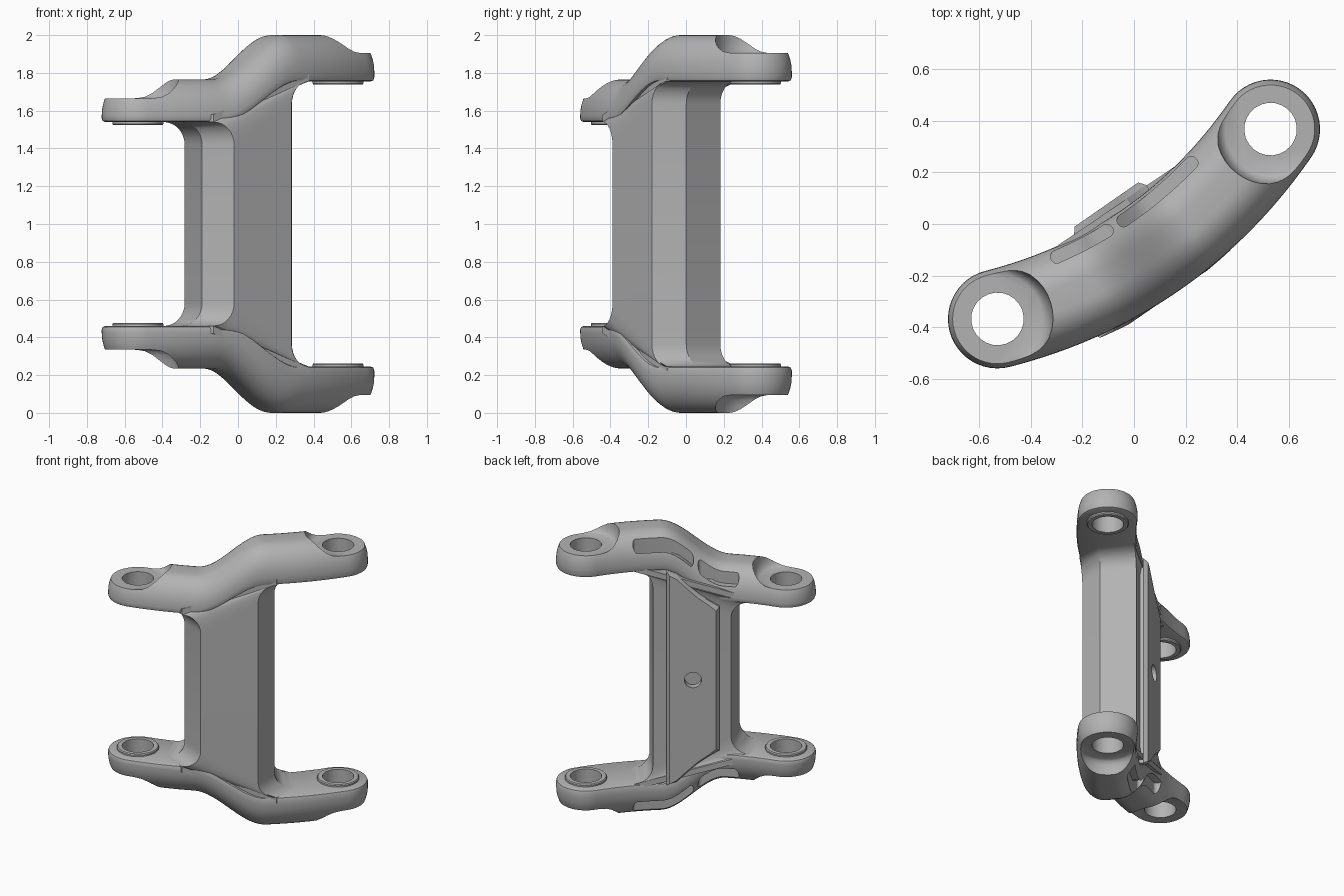
import bpy, bmesh, math
from mathutils import Matrix, Vector

cube = bpy.data.objects.get("Cube")
if cube:
    bpy.data.objects.remove(cube, do_unlink=True)

metal = bpy.data.materials.new("grey metal")
metal.use_nodes = True
GREY = (0.45, 0.45, 0.45, 1)
metal.diffuse_color = GREY
metal.node_tree.nodes["Principled BSDF"].inputs["Base Color"].default_value = GREY

ANGLE = math.radians(34.8)     # direction of the line joining the bosses
TURN = Matrix.Rotation(ANGLE, 4, 'Z')
L, SAG, W = 0.645, 0.12, 0.192  # half spacing, bow of the arms, half width


# ---- helpers (heights are measured from the middle plane) ----
def bow(s):
    return -SAG * (1 - (s / L) ** 2)


def along(s, t, z):
    """Point at distance s along the bowed arm, t to its back side."""
    c = max(-L, min(L, s))
    slope = 2 * SAG * c / L ** 2
    tangent = Vector((1, slope, 0)).normalized()
    side = Vector((-tangent.y, tangent.x, 0))
    return Vector((c, bow(c), z)) + tangent * (s - c) + side * t


def step(s):
    k = max(0, min(1, (s + 0.27) / 0.44))
    return k * k * (3 - 2 * k)


def top(s):
    return 0.765 + 0.235 * step(s)


def bottom(s):
    return 0.54 + 0.215 * step(s)


def finish(name, bm):
    bmesh.ops.remove_doubles(bm, verts=bm.verts, dist=0.0002)
    bmesh.ops.recalc_face_normals(bm, faces=bm.faces)
    mesh = bpy.data.meshes.new(name)
    bm.transform(TURN)
    bm.to_mesh(mesh)
    bm.free()
    mesh.materials.append(metal)
    ob = bpy.data.objects.new(name, mesh)
    ob.location.z = 1
    bpy.context.collection.objects.link(ob)
    return ob


def loft(name, rings, strips=False):
    """Skin closed rings; strip caps pair the two sides of a ring."""
    bm = bmesh.new()
    rows = [[bm.verts.new(p) for p in ring] for ring in rings]
    n = len(rows[0])
    for a, b in zip(rows, rows[1:]):
        for i in range(n):
            j = (i + 1) % n
            bm.faces.new((a[i], a[j], b[j], b[i]))
    for row in (rows[0], rows[-1]):
        if strips:
            for i in range(n // 2 - 1):
                bm.faces.new((row[i], row[i + 1], row[n - 2 - i], row[n - 1 - i]))
        else:
            bm.faces.new(row)
    return finish(name, bm)


def lathe(name, centre, profile, sides=40):
    rings = []
    for r, z in profile:
        rings.append([Vector((centre + r * math.cos(a), r * math.sin(a), z))
                      for a in (math.tau * i / sides for i in range(sides))])
    return loft(name, rings)


def band(name, s0, s1, t0, half, layers, steps):
    """Round-ended strip following the arm; layers are (inset, height function)."""
    rings = []
    for inset, height in layers:
        w = half - inset
        st = []
        for i in range(13):
            a = math.pi / 2 * i / 12
            st.append((s0 - w * math.cos(a), w * math.sin(a)))
        st += [(s0 + (s1 - s0) * i / steps, w) for i in range(1, steps)]
        for i in range(13):
            a = math.pi / 2 * i / 12
            st.append((s1 + w * math.sin(a), w * math.cos(a)))
        rings.append([along(s, t0 + h, height(s)) for s, h in st] +
                     [along(s, t0 - h, height(s)) for s, h in reversed(st)])
    return loft(name, rings, True)


def activate(ob):
    bpy.ops.object.select_all(action='DESELECT')
    ob.select_set(True)
    bpy.context.view_layer.objects.active = ob


def apply(ob, mod):
    activate(ob)
    bpy.ops.object.modifier_apply(modifier=mod.name)


def cut(ob, cutter):
    mod = ob.modifiers.new("cut", 'BOOLEAN')
    mod.object = cutter
    mod.operation = 'DIFFERENCE'
    mod.solver = 'EXACT'
    apply(ob, mod)
    bpy.data.objects.remove(cutter, do_unlink=True)


def mirror(ob):
    mod = ob.modifiers.new("mirror", 'MIRROR')
    mod.use_axis = (False, False, True)
    apply(ob, mod)


def smooth(ob, angle=35):
    activate(ob)
    bpy.ops.object.shade_smooth_by_angle(angle=math.radians(angle))


# ---- upper and lower arms: bowed bars with domed outer edges ----
RX, RZ = 0.15, 0.19
layers = [(0.018, bottom), (0.005, lambda s: bottom(s) + 0.006),
          (0, lambda s: bottom(s) + 0.02)]
for i in range(11):
    a = math.pi / 2 * i / 10
    layers.append((RX * (1 - math.cos(a)),
                   lambda s, a=a: top(s) - RZ * (1 - math.sin(a))))
arms = band("arms", -L, L, 0, W, layers, 48)

# spot faces and bolt holes at both ends
for end, seat in ((-L, 0.665), (L, 0.905)):
    cut(arms, lathe("spot_cutter", end, [
        (0.175, seat), (0.19, seat + 0.008), (0.203, seat + 0.028),
        (0.212, seat + 0.06), (0.217, seat + 0.11), (0.22, seat + 0.4)]))
    cut(arms, lathe("hole_cutter", end, [(0.102, 0.3), (0.102, 1.3)], 24))

# lightening slots along the back edge
for s0, s1, floor in ((-0.03, 0.35, 0.85), (-0.35, -0.11, 0.67)):
    cut(arms, band("slot_cutter", s0, s1, 0.155, 0.025,
                   [(0, lambda s: min(floor, top(s) - 0.12)), (0, lambda s: 1.3)], 10))
mirror(arms)
smooth(arms)

# ---- boss pads: raised rings on the inner lug faces ----
for name, end, z in (("right_boss_pads", -L, 0.54), ("left_boss_pads", L, 0.755)):
    pads = lathe(name, end, [(0.135, z + 0.03), (0.135, z - 0.01), (0.13, z - 0.017)])
    cut(pads, lathe("hole_cutter", end, [(0.102, 0.3), (0.102, 1.3)], 24))
    mirror(pads)
    smooth(pads)

# ---- web: upright wall, its ends flaring into the arms ----
outline = [(0.13, -0.31), (0.235, -0.162), (0.213, 0.073),
           (-0.29, 0.078), (-0.344, -0.162), (-0.239, -0.308)]
R = 0.12
levels = [(0, None)]
for i in range(9):
    a = math.pi / 2 * i / 8
    levels.append((R * (1 - math.cos(a)), -R * (1 - math.sin(a))))
levels.append((R, 0.04))
rings = []
for off, dz in levels:
    ring = []
    for s, n in outline:
        s2 = s + math.copysign(off, s)
        z = 0 if dz is None else (0.755 if s > 0 else 0.54) + dz
        ring.append(Vector((s2, n + bow(s2) - bow(s), z)))
    rings.append(ring)
web = loft("web", rings)
bm = bmesh.new()
bm.from_mesh(web.data)
low = [f for f in bm.faces if all(abs(v.co.z) < 0.001 for v in f.verts)]
bmesh.ops.delete(bm, geom=low, context='FACES_ONLY')
bm.to_mesh(web.data)
bm.free()
mirror(web)
smooth(web, 28)

# ---- back plate with chamfered rim and a blind hole ----
half = [(0.125, 0.76), (0.06, 0.735), (0.0, 0.675), (-0.08, 0.6), (-0.15, 0.55), (-0.215, 0.51)]
shape = half + [(s, -z) for s, z in reversed(half)]
mid = Vector((-0.045, 0))
plate_rings = []
for n, inset in ((0.03, 0), (0.098, 0), (0.123, 0.02)):
    plate_rings.append([Vector((s - math.copysign(inset, s - mid.x) * (abs(s - mid.x) > 0.12),
                                n, z - math.copysign(inset, z))) for s, z in shape])
plate = loft("back_plate", plate_rings)
circle = [(0.055 * math.cos(math.tau * i / 32), 0.055 * math.sin(math.tau * i / 32))
          for i in range(32)]
cut(plate, loft("blind_hole_cutter", [[Vector((mid.x + a, n, b)) for a, b in circle]
                                      for n in (0.075, 0.2)]))
smooth(plate, 25)
bpy.ops.object.select_all(action='DESELECT')
